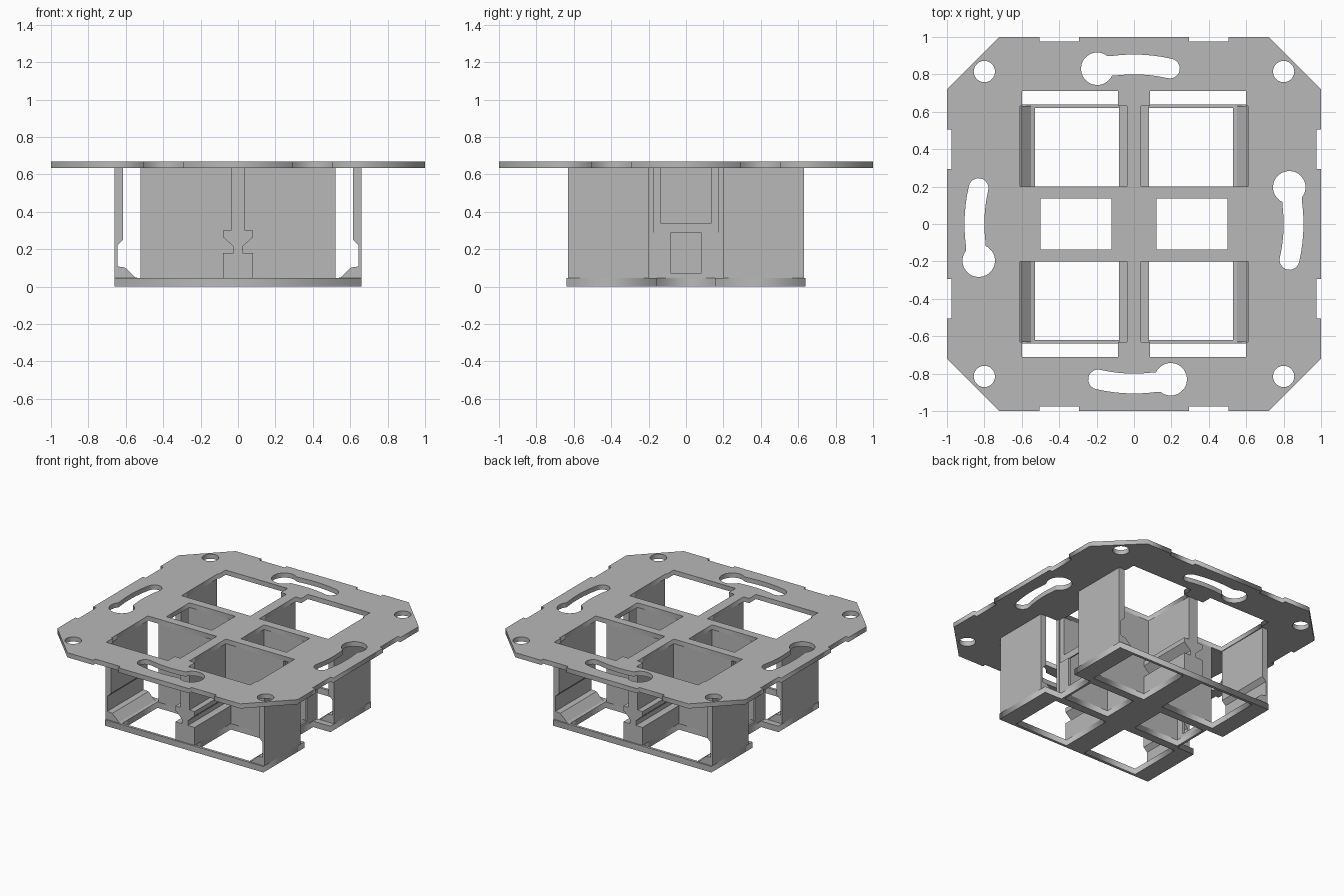
import bpy, bmesh
from math import radians, sin, cos

cube = bpy.data.objects.get("Cube")
if cube:
    bpy.data.objects.remove(cube, do_unlink=True)

GREY = bpy.data.materials.new("light_grey_plastic")
GREY.use_nodes = True
COLOUR = (0.48, 0.48, 0.48, 1)
GREY.diffuse_color = COLOUR
GREY.node_tree.nodes["Principled BSDF"].inputs["Base Color"].default_value = COLOUR

PLATE_BOTTOM, PLATE_TOP, BASE_TOP = 0.635, 0.67, 0.045


def add_object(name, mesh, mirror=""):
    obj = bpy.data.objects.new(name, mesh)
    bpy.context.collection.objects.link(obj)
    mesh.materials.clear()
    mesh.materials.append(GREY)
    if mirror:
        mod = obj.modifiers.new("mirror", "MIRROR")
        mod.use_axis = ("x" in mirror, "y" in mirror, False)
        mod.use_mirror_merge = False
    return obj


def sheet(name, loops, z0, z1):
    """Flat sheet from an outline and hole loops."""
    curve = bpy.data.curves.new(name + "_outline", "CURVE")
    curve.dimensions = "2D"
    curve.fill_mode = "BOTH"
    curve.extrude = (z1 - z0) / 2
    for loop in loops:
        spline = curve.splines.new("POLY")
        spline.points.add(len(loop) - 1)
        for point, (x, y) in zip(spline.points, loop):
            point.co = (x, y, 0, 1)
        spline.use_cyclic_u = True
    temp = bpy.data.objects.new(name + "_temp", curve)
    bpy.context.collection.objects.link(temp)
    graph = bpy.context.evaluated_depsgraph_get()
    mesh = bpy.data.meshes.new_from_object(temp.evaluated_get(graph))
    bpy.data.objects.remove(temp, do_unlink=True)
    bm = bmesh.new()
    bm.from_mesh(mesh)
    bmesh.ops.remove_doubles(bm, verts=bm.verts, dist=0.0001)
    bmesh.ops.translate(bm, verts=bm.verts, vec=(0, 0, (z0 + z1) / 2))
    bmesh.ops.recalc_face_normals(bm, faces=bm.faces)
    bm.to_mesh(mesh)
    bm.free()
    return add_object(name, mesh)


def prism(name, profile, y0, y1, mirror=""):
    """Extrude an (x, z) profile along y."""
    bm = bmesh.new()
    face = bm.faces.new([bm.verts.new((x, y0, z)) for x, z in profile])
    ext = bmesh.ops.extrude_face_region(bm, geom=[face])
    verts = [v for v in ext["geom"] if isinstance(v, bmesh.types.BMVert)]
    bmesh.ops.translate(bm, verts=verts, vec=(0, y1 - y0, 0))
    bmesh.ops.recalc_face_normals(bm, faces=bm.faces)
    mesh = bpy.data.meshes.new(name)
    bm.to_mesh(mesh)
    bm.free()
    return add_object(name, mesh, mirror)


def box(name, x0, x1, y0, y1, z0, z1, mirror=""):
    return prism(name, [(x0, z0), (x1, z0), (x1, z1), (x0, z1)], y0, y1, mirror)


def rect(x0, x1, y0, y1):
    return [(x0, y0), (x1, y0), (x1, y1), (x0, y1)]


def arc(cx, cy, r, a0, a1, n):
    angles = [radians(a0 + (a1 - a0) * i / n) for i in range(n + 1)]
    return [(cx + r * cos(a), cy + r * sin(a)) for a in angles]


def quarter_turn(points, k):
    for _ in range(k):
        points = [(-y, x) for x, y in points]
    return points


def keyhole():
    """Curved slot with a round head, concentric with the plate."""
    ring, half, head, a0, a1 = 0.853, 0.053, 0.087, 103.3, 77
    hx, hy = ring * cos(radians(a0)), ring * sin(radians(a0))
    ex, ey = ring * cos(radians(a1)), ring * sin(radians(a1))
    return (arc(hx, hy, head, a0 - 52, a0 + 232, 24)
            + arc(0, 0, ring - half, a0 - 5.5, a1 + 1, 8)
            + arc(ex, ey, half, a1 + 180, a1 + 360, 10)
            + arc(0, 0, ring + half, a1 + 1, a0 - 5.5, 8))


SIGNS = [(sx, sy) for sx in (1, -1) for sy in (1, -1)]

# Top plate: chamfered and notched outline, bay windows, screw holes, slots
edge = [(0.72, 1), (0.505, 1), (0.505, 0.975), (0.295, 0.975), (0.295, 1)]
side = edge + [(-x, y) for x, y in reversed(edge)]
loops = [sum((quarter_turn(side, k) for k in range(4)), [])]
bay = [(0.085, 0.71), (0.6, 0.71), (0.6, 0.63), (0.61, 0.63),
       (0.61, 0.2), (0.038, 0.2), (0.038, 0.63), (0.085, 0.63)]
for sx, sy in SIGNS:
    loops.append([(sx * x, sy * y) for x, y in bay])
    loops.append(arc(sx * 0.8, sy * 0.815, 0.057, 0, 345, 23))
middle_windows = [rect(0.12, 0.5, -0.137, 0.137), rect(-0.5, -0.12, -0.137, 0.137)]
loops += middle_windows
loops += [quarter_turn(keyhole(), k) for k in range(4)]
sheet("top_plate", loops, PLATE_BOTTOM, PLATE_TOP)

# Base frame: bay openings, with a gap in the middle of each side
half = [(0.66, -0.64), (0.66, -0.155), (0.517, -0.155),
        (0.517, 0.155), (0.66, 0.155), (0.66, 0.64)]
loops = [half + [(-x, -y) for x, y in half]] + middle_windows
for sx, sy in SIGNS:
    loops.append([(sx * x, sy * y) for x, y in rect(0.08, 0.53, 0.2, 0.62)])
sheet("base_frame", loops, 0, BASE_TOP)

# Outer bay walls with a relief pocket and a ramp at the foot
prism("outer_wall", [(0.66, BASE_TOP), (0.53, BASE_TOP), (0.55, 0.05), (0.605, 0.103),
                     (0.645, 0.108), (0.645, 0.22), (0.615, 0.25),
                     (0.615, PLATE_BOTTOM), (0.66, PLATE_BOTTOM)], 0.2, 0.63, "xy")

# Divider between neighbouring bays, with catches on both sides
catch = [(0.08, BASE_TOP), (0.08, 0.18), (0.025, 0.18), (0.025, 0.215),
         (0.08, 0.265), (0.08, 0.3), (0.038, 0.3), (0.038, PLATE_BOTTOM)]
prism("bay_divider", catch + [(-x, z) for x, z in reversed(catch)], 0.2, 0.63, "y")

# Cross walls behind the bays, their inner lining, and the core
box("cross_wall", -0.52, 0.52, 0.175, 0.2, BASE_TOP, PLATE_BOTTOM, "y")
box("cross_wall_lining", -0.5, 0.5, 0.137, 0.175, BASE_TOP, PLATE_BOTTOM, "y")
box("centre_core", -0.12, 0.12, -0.137, 0.137, BASE_TOP, PLATE_BOTTOM)

# Side panels closing the middle compartments
box("side_panel_post", 0.5, 0.51, 0.137, 0.175, 0.29, PLATE_BOTTOM, "xy")
box("side_panel_rail", 0.5, 0.51, -0.137, 0.137, 0.29, 0.34, "x")
box("side_panel_cheek", 0.5, 0.517, 0.08, 0.175, BASE_TOP, 0.29, "xy")
box("side_panel_sill", 0.5, 0.517, -0.08, 0.08, BASE_TOP, 0.07, "x")
